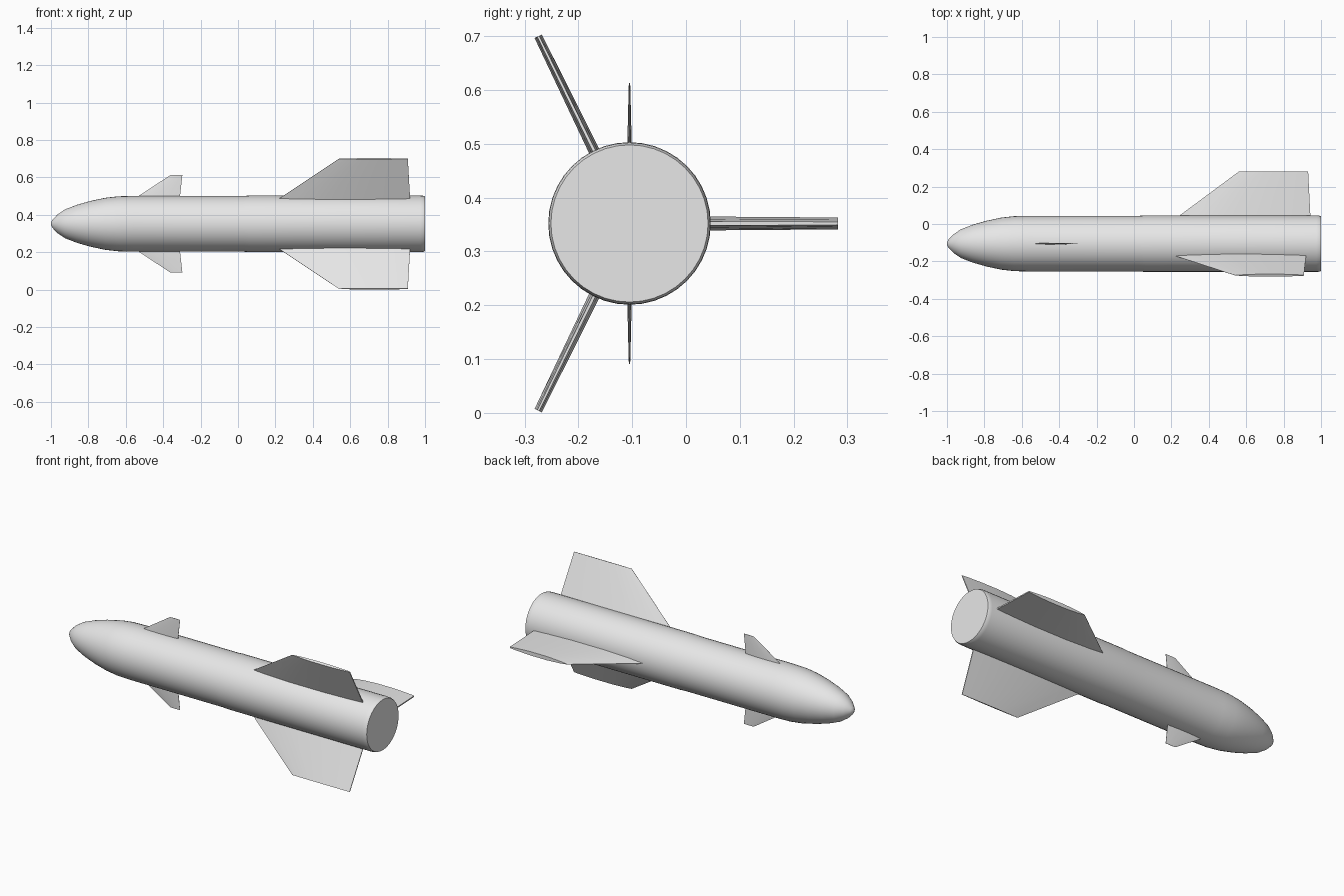
import bpy, bmesh, math
from mathutils import Vector

cube = bpy.data.objects.get("Cube")
if cube:
    bpy.data.objects.remove(cube, do_unlink=True)

AXIS = Vector((0, -0.105, 0.352))   # centre line of the body
SIDES = 40

grey = bpy.data.materials.new("light_grey")
grey.use_nodes = True
grey.diffuse_color = (0.8, 0.8, 0.8, 1)
grey.node_tree.nodes["Principled BSDF"].inputs["Base Color"].default_value = (0.8, 0.8, 0.8, 1)


def loft(name, rings, sharp_angle):
    """Skin a list of closed rings of points and cap both ends."""
    bm = bmesh.new()
    loops = [[bm.verts.new(p) for p in ring] for ring in rings]
    count = len(loops[0])
    for a, b in zip(loops, loops[1:]):
        for i in range(count):
            j = (i + 1) % count
            bm.faces.new((a[i], a[j], b[j], b[i]))
    bm.faces.new(loops[0])
    bm.faces.new(loops[-1])
    bmesh.ops.recalc_face_normals(bm, faces=bm.faces)
    mesh = bpy.data.meshes.new(name)
    bm.to_mesh(mesh)
    bm.free()
    mesh.materials.append(grey)
    obj = bpy.data.objects.new(name, mesh)
    bpy.context.collection.objects.link(obj)
    bpy.ops.object.select_all(action='DESELECT')
    obj.select_set(True)
    bpy.context.view_layer.objects.active = obj
    bpy.ops.object.shade_smooth_by_angle(angle=math.radians(sharp_angle))
    return obj


def circle(x, r):
    return [AXIS + Vector((x, r * math.cos(a), r * math.sin(a)))
            for a in (2 * math.pi * i / SIDES for i in range(SIDES))]


# Body: ogive nose, long tube and softened tail edge
profile = [(-1, 0.006), (-0.992, 0.022), (-0.965, 0.05), (-0.925, 0.077),
           (-0.86, 0.102), (-0.79, 0.122), (-0.71, 0.139), (-0.64, 0.147),
           (-0.56, 0.149), (0.03, 0.149), (0.06, 0.151), (0.975, 0.151),
           (0.99, 0.150), (1, 0.146)]
loft("body", [circle(x, r) for x, r in profile], 35)

# Blade section: chord fraction and share of full thickness
SECTION = [(0, 0.06), (0.12, 0.55), (0.35, 1), (0.65, 1), (0.88, 0.62), (1, 0.28)]


def blade(name, angle, stations):
    """Blade pointing away from the axis; stations are (radius, front, back, thickness)."""
    a = math.radians(angle)
    out = Vector((0, math.cos(a), math.sin(a)))
    side = Vector((0, -math.sin(a), math.cos(a)))
    rings = []
    for r, front, back, thick in stations:
        upper = [(front + (back - front) * c, t * thick / 2) for c, t in SECTION]
        outline = upper + [(x, -h) for x, h in reversed(upper)]
        rings.append([AXIS + out * r + side * h + Vector((x, 0, 0)) for x, h in outline])
    loft(name, rings, 25)


# Three tail fins; the one at the back sits slightly further aft
for name, angle, shift, root, tip in (("back_fin", 0, 0.023, 0.026, 0.022),
                                      ("upper_fin", 116, 0, 0.021, 0.015),
                                      ("lower_fin", -116, 0, 0.021, 0.015)):
    blade(name, angle, [(0.13, 0.193 + shift, 0.921 + shift, root),
                        (0.387, 0.54 + shift, 0.908 + shift, tip)])

# Small forward fins above and below
for name, angle in (("upper_nose_fin", 90), ("lower_nose_fin", -90)):
    blade(name, angle, [(0.13, -0.56, -0.312, 0.009),
                        (0.255, -0.37, -0.298, 0.003),
                        (0.261, -0.36, -0.298, 0.002)])
